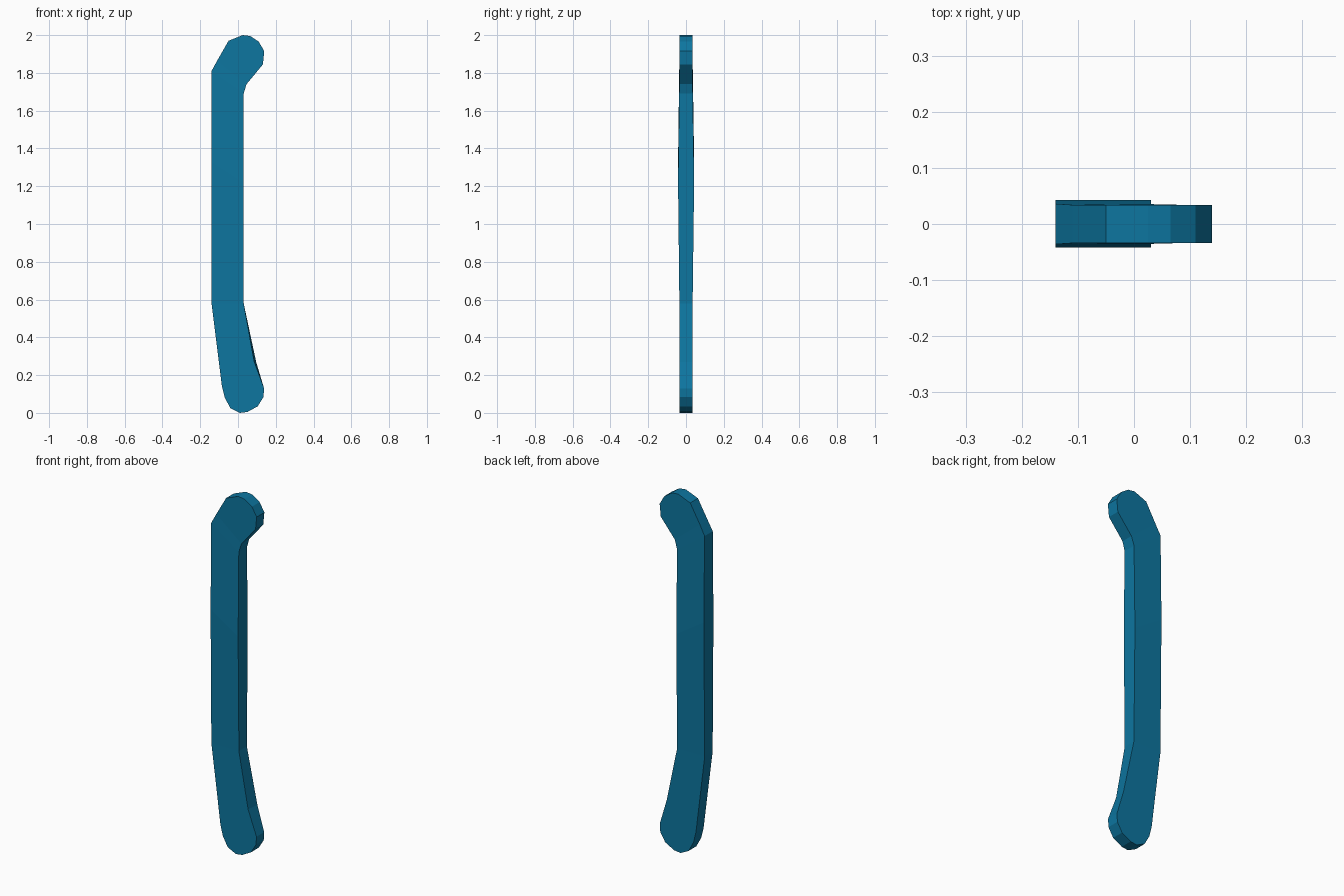
import bpy, bmesh

# Cross-sections along the handle: left x, z, right x, z, front y, back y
sections = [
    (0.01, 0.00, 0.05, 0.005, -0.034, 0.034),
    (-0.04, 0.025, 0.105, 0.035, -0.034, 0.034),
    (-0.07, 0.08, 0.135, 0.085, -0.034, 0.034),
    (-0.085, 0.14, 0.138, 0.13, -0.034, 0.034),
    (-0.105, 0.30, 0.096, 0.27, -0.034, 0.034),
    (-0.14, 0.58, 0.03, 0.58, -0.035, 0.035),
    (-0.14, 1.33, 0.03, 1.22, -0.042, 0.043),
    (-0.14, 1.81, 0.03, 1.69, -0.036, 0.036),
    (-0.11, 1.865, 0.045, 1.74, -0.034, 0.034),
    (-0.05, 1.97, 0.132, 1.845, -0.034, 0.034),
    (0.025, 2.0, 0.139, 1.915, -0.034, 0.034),
    (0.065, 1.995, 0.11, 1.965, -0.034, 0.034),
]
front_inset = {4: 0.01}  # slight taper of the front edge near the foot

bm = bmesh.new()
rings = []
for i, (xl, zl, xr, zr, yf, yb) in enumerate(sections):
    d = front_inset.get(i, 0)
    rings.append([bm.verts.new(p) for p in (
        (xl, yf, zl), (xr - d, yf, zr), (xr, yb, zr), (xl, yb, zl))])

# Skin between neighbouring sections, then close both ends
for a, b in zip(rings, rings[1:]):
    for k in range(4):
        n = (k + 1) % 4
        bm.faces.new((a[k], a[n], b[n], b[k]))
bm.faces.new(rings[0][::-1])
bm.faces.new(rings[-1])
bmesh.ops.recalc_face_normals(bm, faces=bm.faces)

mesh = bpy.data.meshes.new("curved_handle")
bm.to_mesh(mesh)
bm.free()
handle = bpy.data.objects.new("curved_handle", mesh)
bpy.context.collection.objects.link(handle)

mat = bpy.data.materials.new("blue")
mat.diffuse_color = (0.004, 0.18, 0.35, 1)
mesh.materials.append(mat)
